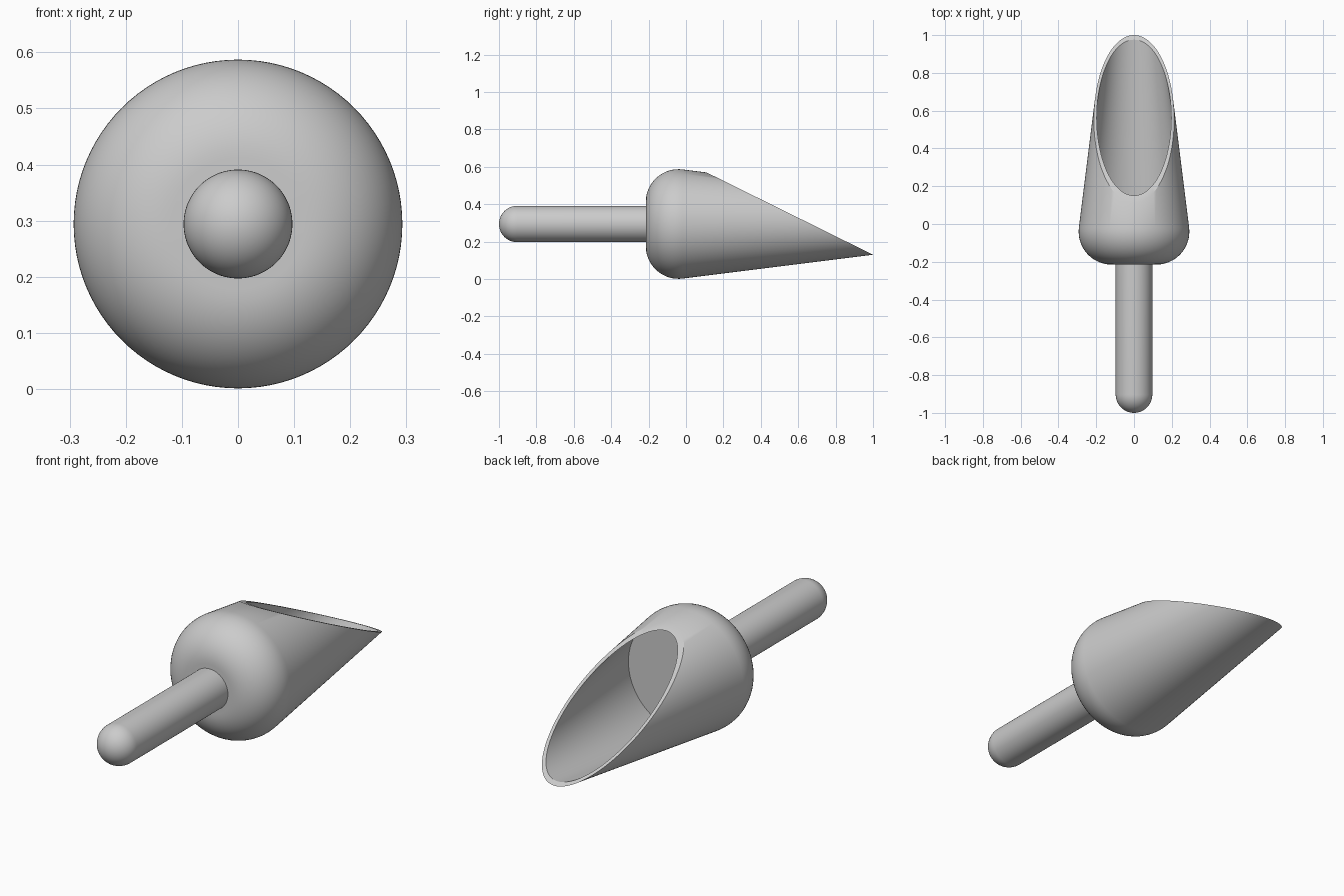
import bpy, bmesh, math
from mathutils import Vector

if "Cube" in bpy.data.objects:
    bpy.data.objects.remove(bpy.data.objects["Cube"])

AXIS_Z = 0.294      # height of the common axis
SIDES = 96

grey = bpy.data.materials.new("grey metal")
grey.diffuse_color = (0.6, 0.6, 0.6, 1)
grey.use_nodes = True
grey.node_tree.nodes["Principled BSDF"].inputs["Base Color"].default_value = grey.diffuse_color


def lathe(profile):
    """Spin (y, radius) points around the lengthwise axis."""
    bm = bmesh.new()
    verts = [bm.verts.new((0, y, AXIS_Z + r)) for y, r in profile]
    edges = [bm.edges.new(pair) for pair in zip(verts, verts[1:])]
    bmesh.ops.spin(bm, geom=verts + edges, cent=(0, 0, AXIS_Z), axis=(0, 1, 0),
                   angle=math.tau, steps=SIDES)
    bmesh.ops.remove_doubles(bm, verts=bm.verts[:], dist=1e-5)
    return bm


def finish(bm, name):
    bmesh.ops.recalc_face_normals(bm, faces=bm.faces[:])
    mesh = bpy.data.meshes.new(name)
    bm.to_mesh(mesh)
    bm.free()
    mesh.materials.append(grey)
    obj = bpy.data.objects.new(name, mesh)
    bpy.context.collection.objects.link(obj)
    bpy.ops.object.select_all(action='DESELECT')
    obj.select_set(True)
    bpy.context.view_layer.objects.active = obj
    bpy.ops.object.shade_smooth_by_angle(angle=math.radians(30))


def arc(cy, cr, radius, end, steps):
    """Quarter-like arc from the rear (-y) round to the outside."""
    return [(cy - radius * math.cos(end * i / steps),
             cr + radius * math.sin(end * i / steps)) for i in range(steps + 1)]


# Scoop: rounded rear, tapering outer wall, thin hollow with a flat back
TAPER = 0.125
WALL = 0.015
rear = arc(-0.04, 0.118, 0.175, math.pi / 2 + math.atan(TAPER), 16)
y0, r0 = rear[-1]


def outer(y):
    return r0 - TAPER * (y - y0)


inside = [(1.15, outer(1.15) - WALL), (0.055, outer(0.055) - WALL), (0.055, 0)]
bm = lathe([(-0.215, 0)] + rear + [(1.15, outer(1.15))])
cavity = lathe(inside)
temp = bpy.data.meshes.new("cavity")
cavity.to_mesh(temp)
cavity.free()
bm.from_mesh(temp)
bpy.data.meshes.remove(temp)

# Slanted mouth: slice both walls and join them with a rim
top = Vector((0, 0.11, AXIS_Z + outer(0.11)))
tip = Vector((0, 1.0, AXIS_Z - outer(1.0)))
slope = tip - top
cut = bmesh.ops.bisect_plane(bm, geom=bm.verts[:] + bm.edges[:] + bm.faces[:],
                             plane_co=top, plane_no=(0, -slope.z, slope.y),
                             clear_outer=True)
rim = [e for e in bm.edges if e.is_boundary]
bmesh.ops.bridge_loops(bm, edges=rim)
finish(bm, "scoop")

# Handle: round bar with a domed end
bm = lathe(arc(-0.903, 0, 0.097, math.pi / 2, 14) + [(-0.205, 0.097), (-0.205, 0)])
finish(bm, "handle")
